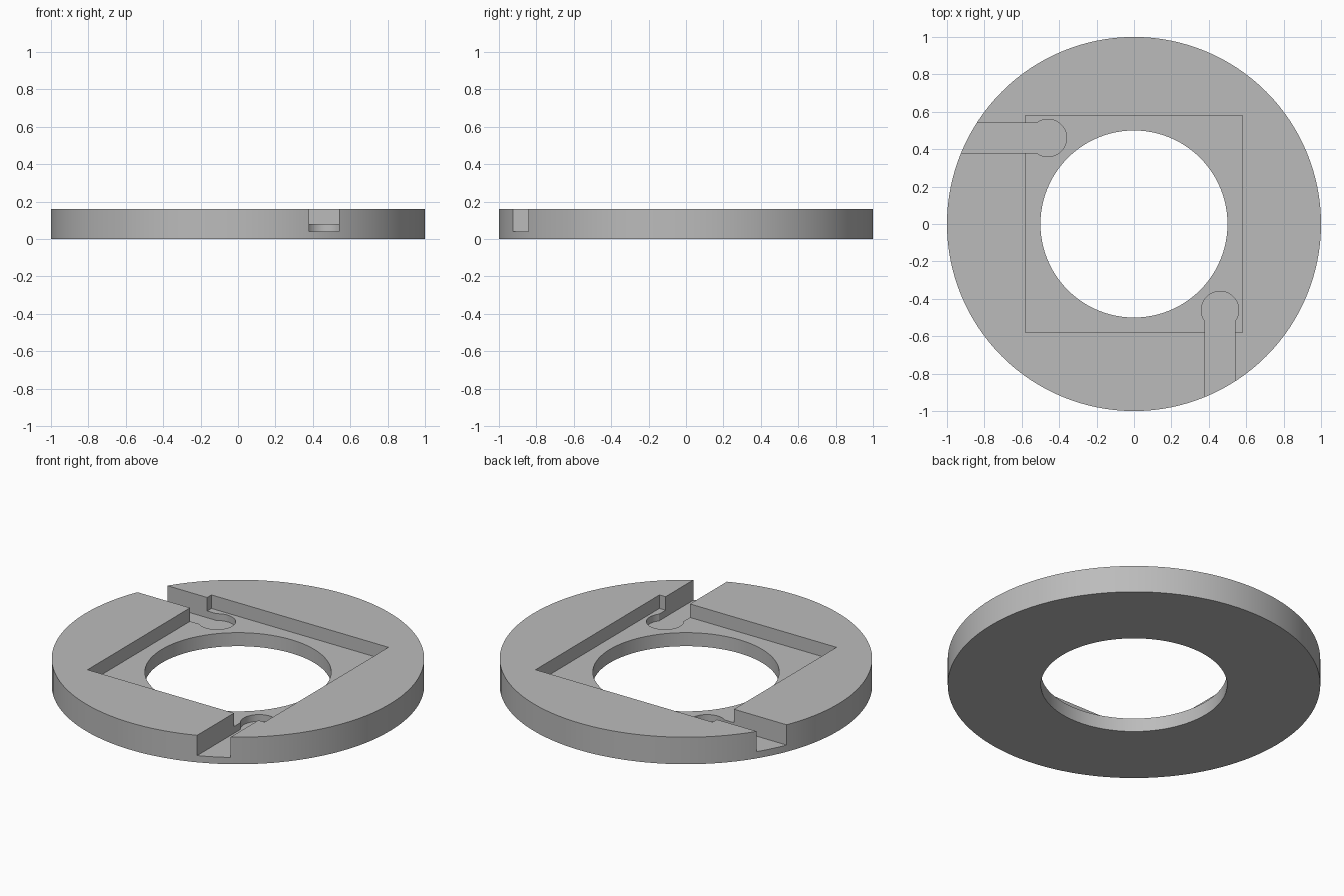
import bpy
import bmesh
from math import asin, cos, sin, pi, radians

if "Cube" in bpy.data.objects:
    bpy.data.objects.remove(bpy.data.objects["Cube"])

HEIGHT = 0.16
POCKET_FLOOR = 0.08
SLOT_FLOOR = 0.04
ABOVE = 0.3

grey = bpy.data.materials.new("plain grey")
grey.use_nodes = True
colour = (0.5, 0.5, 0.5, 1)
grey.diffuse_color = colour
grey.node_tree.nodes["Principled BSDF"].inputs["Base Color"].default_value = colour


def arc(radius, start, end, steps, cx=0, cy=0):
    angles = [start + (end - start) * i / steps for i in range(steps + 1)]
    return [(cx + radius * cos(a), cy + radius * sin(a)) for a in angles]


def prism(name, outline, bottom, top):
    """Extrude a flat outline between two heights."""
    bm = bmesh.new()
    base = bm.faces.new([bm.verts.new((x, y, bottom)) for x, y in outline])
    extruded = bmesh.ops.extrude_face_region(bm, geom=[base])["geom"]
    upper = [v for v in extruded if isinstance(v, bmesh.types.BMVert)]
    bmesh.ops.translate(bm, verts=upper, vec=(0, 0, top - bottom))
    bmesh.ops.recalc_face_normals(bm, faces=bm.faces)
    mesh = bpy.data.meshes.new(name)
    bm.to_mesh(mesh)
    bm.free()
    mesh.materials.append(grey)
    obj = bpy.data.objects.new(name, mesh)
    bpy.context.collection.objects.link(obj)
    return obj


# Round plate
ring = prism("ring_plate", arc(1, 0, 2 * pi, 128)[:-1], 0, HEIGHT)

# Central hole and shallow square pocket
hole = prism("hole_cutter", arc(0.5, 0, 2 * pi, 96)[:-1], -ABOVE, ABOVE)
s = 0.58
pocket = prism("pocket_cutter", [(-s, -s), (s, -s), (s, s), (-s, s)],
               POCKET_FLOOR, ABOVE)

# Keyhole slots, mirrored across the diagonal, running out through the rim
c, half_width, radius = 0.46, 0.08, 0.1
neck = asin(half_width / radius)
keyhole = arc(radius, -pi / 2 + neck, 1.5 * pi - neck, 48, c, -c)
keyhole += [(c - half_width, -1.2), (c + half_width, -1.2)]
front_slot = prism("front_slot_cutter", keyhole, SLOT_FLOOR, ABOVE)
side_slot = prism("side_slot_cutter", [(y, x) for x, y in keyhole],
                  SLOT_FLOOR, ABOVE)

# Cut everything out of the plate
bpy.context.view_layer.objects.active = ring
ring.select_set(True)
for cutter in (hole, pocket, front_slot, side_slot):
    cutter.hide_render = True
    cut = ring.modifiers.new(cutter.name, "BOOLEAN")
    cut.operation = "DIFFERENCE"
    cut.solver = "EXACT"
    cut.object = cutter
    bpy.ops.object.modifier_apply(modifier=cut.name)
    bpy.data.objects.remove(cutter)

bpy.ops.object.shade_smooth_by_angle(angle=radians(30))
